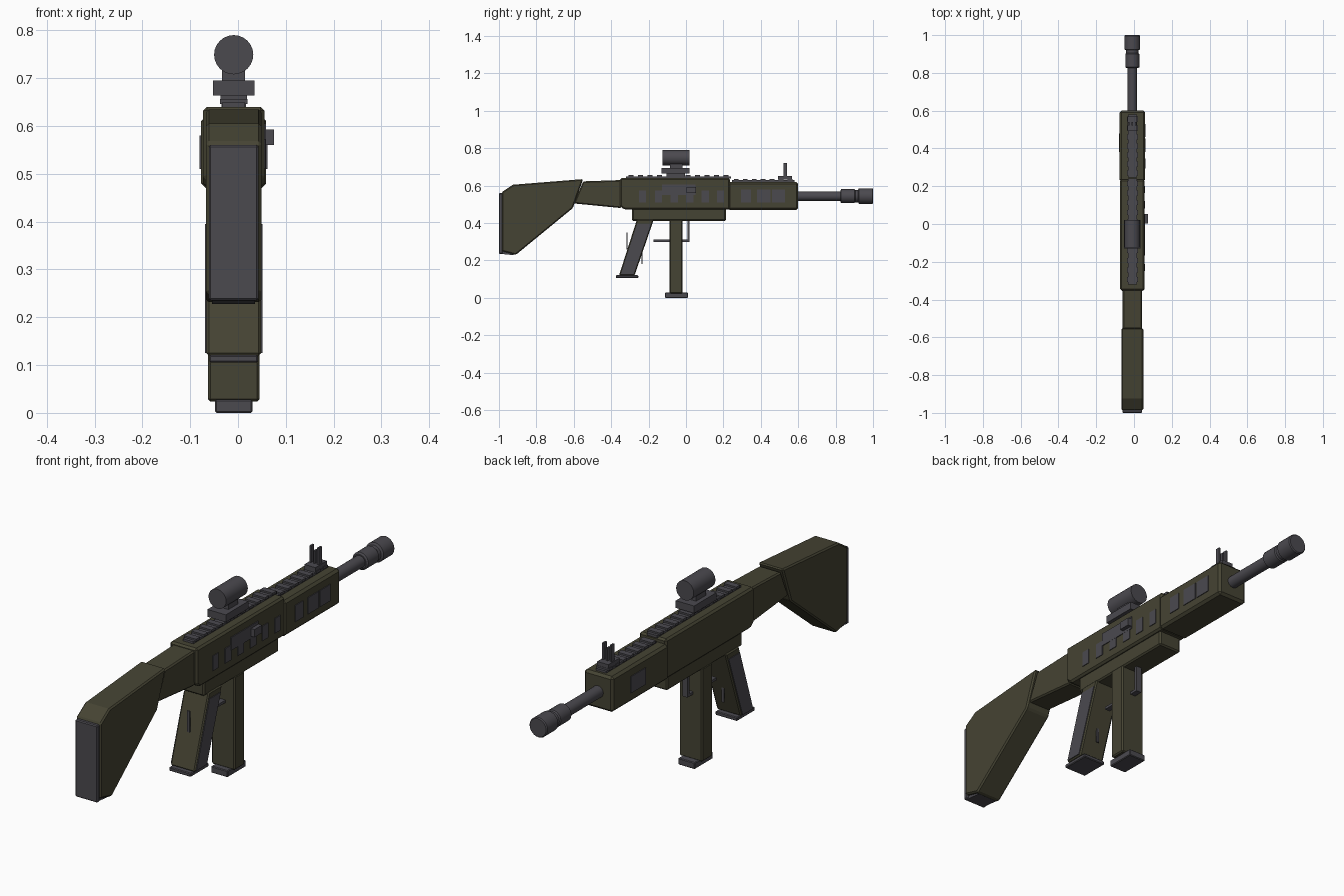
import bpy, bmesh, math
from mathutils import Vector

if "Cube" in bpy.data.objects:
    bpy.data.objects.remove(bpy.data.objects["Cube"])

CX = -0.009  # centre line of the body


def material(name, rgb):
    m = bpy.data.materials.new(name)
    m.diffuse_color = (*rgb, 1)
    m.use_nodes = True
    m.node_tree.nodes["Principled BSDF"].inputs["Base Color"].default_value = m.diffuse_color
    return m


GREEN = material("olive_green", (0.060, 0.057, 0.033))
GRAY = material("dark_gray", (0.070, 0.067, 0.078))


def finish(bm, name, mat, bevel=0.0):
    bmesh.ops.recalc_face_normals(bm, faces=bm.faces)
    me = bpy.data.meshes.new(name)
    bm.to_mesh(me)
    bm.free()
    ob = bpy.data.objects.new(name, me)
    bpy.context.collection.objects.link(ob)
    me.materials.append(mat)
    if bevel:
        b = ob.modifiers.new("bevel", "BEVEL")
        b.width, b.segments = bevel, 1
    return ob


def slab(name, pts, half, mat, bevel=0.0, cx=CX):
    """Side profile of (y, z) points extruded across x."""
    bm = bmesh.new()
    f = bm.faces.new([bm.verts.new((cx - half, y, z)) for y, z in pts])
    ext = bmesh.ops.extrude_face_region(bm, geom=[f])
    vs = [v for v in ext["geom"] if isinstance(v, bmesh.types.BMVert)]
    bmesh.ops.translate(bm, verts=vs, vec=Vector((2 * half, 0, 0)))
    return finish(bm, name, mat, bevel)


def box(name, y0, y1, z0, z1, half, mat, bevel=0.0, cx=CX):
    return slab(name, [(y0, z0), (y1, z0), (y1, z1), (y0, z1)], half, mat, bevel, cx)


def tube(name, rings, z, mat, sides=24):
    """Solid turned along y from (y, radius) rings."""
    bm = bmesh.new()
    loops = []
    for y, r in rings:
        loops.append([bm.verts.new((CX + r * math.cos(2 * math.pi * i / sides), y,
                                    z + r * math.sin(2 * math.pi * i / sides)))
                      for i in range(sides)])
    for a, b in zip(loops, loops[1:]):
        for i in range(sides):
            j = (i + 1) % sides
            bm.faces.new((a[i], a[j], b[j], b[i]))
    bm.faces.new(loops[0])
    bm.faces.new(loops[-1])
    ob = finish(bm, name, mat)
    bpy.context.view_layer.objects.active = ob
    ob.select_set(True)
    bpy.ops.object.shade_smooth_by_angle(angle=math.radians(30))
    ob.select_set(False)
    return ob


# Shoulder stock, butt pad and neck
slab("stock", [(-0.985, 0.25), (-0.985, 0.565), (-0.925, 0.605), (-0.55, 0.635),
               (-0.605, 0.48), (-0.91, 0.23)], 0.058, GREEN, 0.006)
box("butt_pad", -1.0, -0.98, 0.235, 0.56, 0.052, GRAY, 0.004)
slab("butt_pad_heel", [(-0.99, 0.235), (-0.915, 0.228), (-0.985, 0.27)], 0.045, GRAY)
slab("stock_neck", [(-0.60, 0.505), (-0.345, 0.48), (-0.345, 0.63), (-0.55, 0.623)],
     0.051, GREEN, 0.006)

# Receiver, lower receiver and handguard
slab("receiver", [(-0.353, 0.49), (-0.33, 0.472), (0.235, 0.472), (0.235, 0.64),
                  (-0.353, 0.64)], 0.064, GREEN, 0.008)
box("lower_receiver", -0.288, 0.213, 0.412, 0.485, 0.052, GREEN, 0.006)
box("handguard", 0.225, 0.60, 0.47, 0.62, 0.068, GREEN, 0.010)

# Barrel and muzzle
tube("barrel", [(0.59, 0.025), (0.84, 0.025)], 0.544, GRAY)
tube("muzzle", [(0.825, 0.03), (0.83, 0.037), (0.90, 0.037), (0.905, 0.033), (0.92, 0.033),
                (0.925, 0.042), (0.996, 0.042), (1.0, 0.038)], 0.544, GRAY)

# Top rails with cross slats
for name, y0, y1, z in (("rear_rail", -0.32, 0.24, 0.638), ("front_rail", 0.245, 0.58, 0.618)):
    box(name, y0, y1, z, z + 0.011, 0.024, GRAY)
    n = round((y1 - y0) / 0.05)
    for i in range(n):
        y = y0 + (i + 0.5) * (y1 - y0) / n
        box(f"{name}_slat", y - 0.013, y + 0.013, z + 0.008, z + 0.018, 0.029, GRAY)

# Scope on its mount
box("scope_clamp", -0.105, -0.005, 0.65, 0.668, 0.028, GRAY)
box("scope_mount", -0.13, 0.02, 0.664, 0.695, 0.043, GRAY)
box("scope_stem", -0.085, -0.02, 0.69, 0.725, 0.024, GRAY)
tube("scope_tube", [(-0.125, 0.041), (0.02, 0.041)], 0.749, GRAY)

# Front sight
box("sight_base", 0.492, 0.568, 0.632, 0.652, 0.026, GRAY)
for dx, top in ((-0.018, 0.722), (0, 0.705), (0.018, 0.722)):
    box("sight_post", 0.521, 0.541, 0.65, top, 0.004, GRAY, 0, CX + dx)

# Right side slots, port and handle
SIDE, HG = CX + 0.064, CX + 0.068
for y0, y1 in ((-0.25, -0.213), (-0.167, -0.127), (-0.083, -0.043), (0.0, 0.04),
               (0.082, 0.122), (0.165, 0.202)):
    box("receiver_slot", y0, y1, 0.51, 0.573, 0.003, GRAY, 0, SIDE)
box("ejection_port", -0.128, 0.052, 0.55, 0.605, 0.0035, GRAY, 0, SIDE)
box("charging_handle", 0.003, 0.053, 0.56, 0.593, 0.012, GRAY, 0, 0.063)

# Handguard vents
for y0, y1 in ((0.295, 0.348), (0.38, 0.452), (0.46, 0.53)):
    box("handguard_vent", y0, y1, 0.51, 0.58, 0.003, GRAY, 0, HG)
box("handguard_vent_left", 0.38, 0.48, 0.51, 0.58, 0.003, GRAY, 0, CX - 0.068)

# Pistol grip with side panels and foot
slab("grip", [(-0.358, 0.12), (-0.275, 0.12), (-0.172, 0.42), (-0.262, 0.42)],
     0.057, GREEN, 0.005)
for s in (-1, 1):
    slab("grip_panel", [(-0.35, 0.125), (-0.28, 0.125), (-0.187, 0.395), (-0.262, 0.395)],
         0.003, GRAY, 0, CX + s * 0.057)
box("grip_foot", -0.375, -0.255, 0.105, 0.121, 0.051, GRAY, 0.003)
box("grip_back_pin", -0.318, -0.314, 0.26, 0.35, 0.006, GRAY)
box("grip_front_pin", -0.237, -0.233, 0.18, 0.275, 0.006, GRAY)

# Magazine and base plate
box("magazine", -0.087, -0.018, 0.024, 0.42, 0.054, GREEN, 0.005)
box("magazine_base", -0.112, 0.01, 0.0, 0.028, 0.039, GRAY, 0.003)

# Trigger guard
box("guard_post", 0.008, 0.020, 0.30, 0.42, 0.012, GRAY)
box("guard_bar", -0.175, 0.020, 0.300, 0.311, 0.012, GRAY)
box("trigger", -0.068, -0.056, 0.34, 0.42, 0.006, GRAY)
